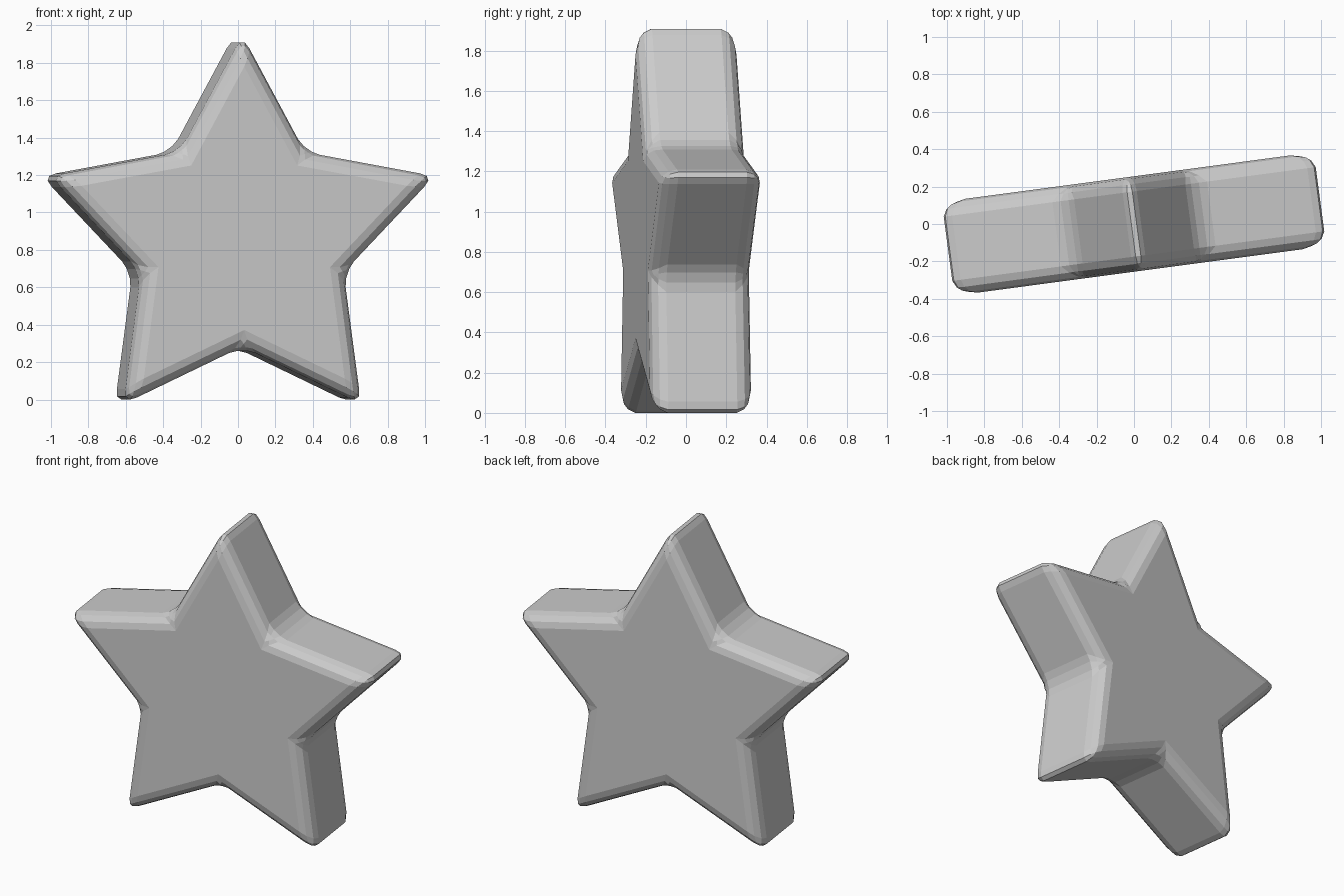
import bpy, bmesh
from math import sin, cos, pi, radians
from mathutils import Matrix

if "Cube" in bpy.data.objects:
    bpy.data.objects.remove(bpy.data.objects["Cube"])

OUTER, INNER, HALF_DEPTH, CENTRE_Z = 1.09, 0.575, 0.253, 0.85

# Five-pointed outline in the XZ plane, extruded to a thick slab
bm = bmesh.new()
ring = []
for i in range(10):
    r = INNER if i % 2 else OUTER
    a = i * pi / 5
    ring.append(bm.verts.new((r * sin(a), -HALF_DEPTH, r * cos(a))))
face = bm.faces.new(ring)
ext = bmesh.ops.extrude_face_region(bm, geom=[face])
moved = [v for v in ext["geom"] if isinstance(v, bmesh.types.BMVert)]
bmesh.ops.translate(bm, verts=moved, vec=(0, 2 * HALF_DEPTH, 0))
bmesh.ops.recalc_face_normals(bm, faces=bm.faces)

# Rounded rims, tips and inner corners
bmesh.ops.bevel(bm, geom=bm.edges[:], offset=0.08, offset_type='OFFSET',
                segments=3, profile=0.5, affect='EDGES', clamp_overlap=True)

# Slight turn about the vertical axis, then stand on the ground
bm.transform(Matrix.Rotation(radians(7.6), 4, 'Z'))
low = min(v.co.z for v in bm.verts)
bm.transform(Matrix.Translation((0, 0, -low)))

mesh = bpy.data.meshes.new("star")
bm.to_mesh(mesh)
bm.free()
star = bpy.data.objects.new("star", mesh)
bpy.context.collection.objects.link(star)
